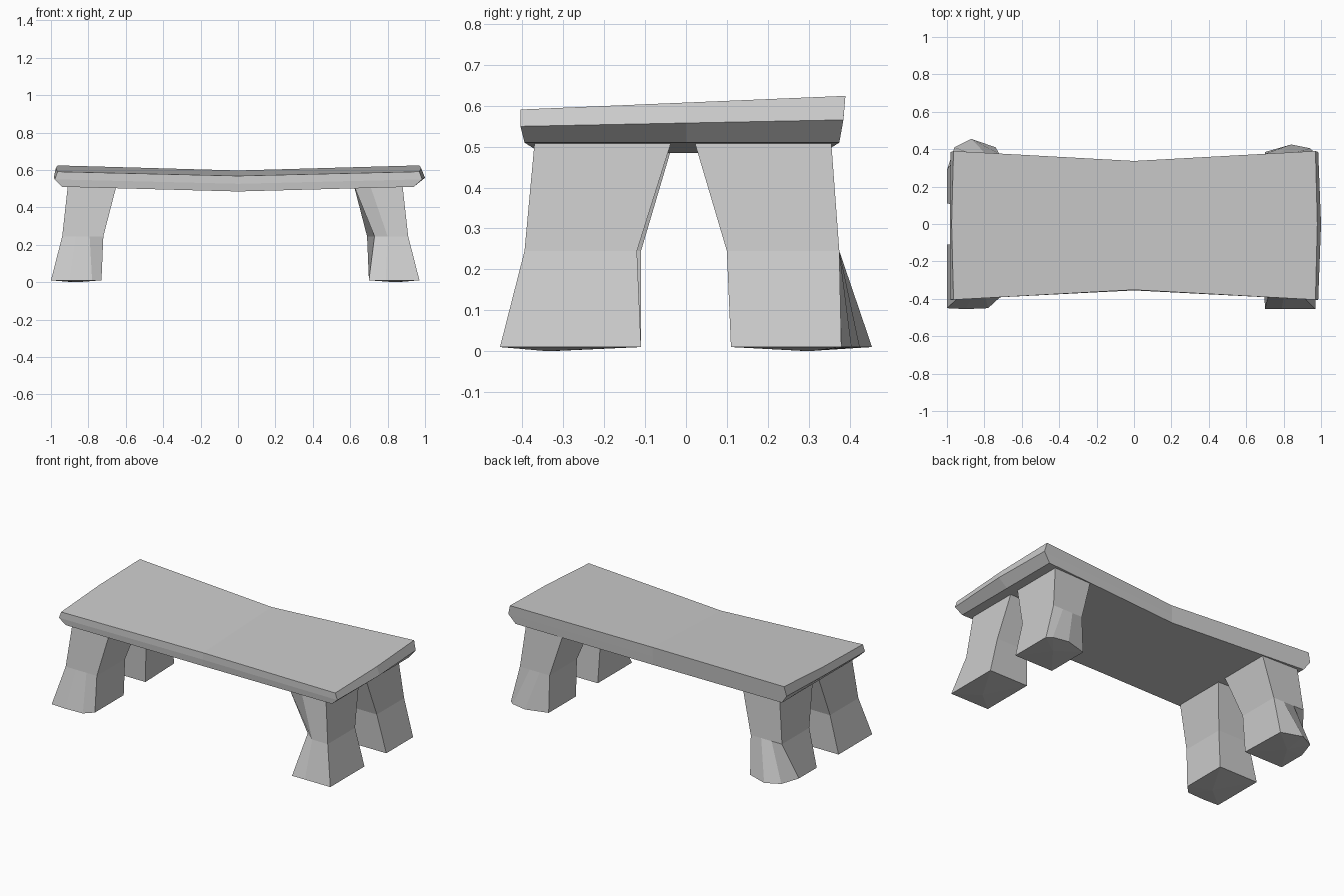
import bpy, bmesh

if "Cube" in bpy.data.objects:
    bpy.data.objects.remove(bpy.data.objects["Cube"], do_unlink=True)

stone = bpy.data.materials.new("grey stone")
stone.use_nodes = True
colour = (0.6, 0.6, 0.6, 1)
stone.diffuse_color = colour
stone.node_tree.nodes["Principled BSDF"].inputs["Base Color"].default_value = colour


def loft(bm, rings):
    """Skin a stack of equal rings and return their vertices."""
    loops = [[bm.verts.new(p) for p in ring] for ring in rings]
    for low, high in zip(loops, loops[1:]):
        for i in range(len(low)):
            j = (i + 1) % len(low)
            bm.faces.new((low[i], low[j], high[j], high[i]))
    return loops


def finish(bm, name):
    bmesh.ops.recalc_face_normals(bm, faces=bm.faces)
    mesh = bpy.data.meshes.new(name)
    bm.to_mesh(mesh)
    bm.free()
    mesh.materials.append(stone)
    bpy.context.collection.objects.link(bpy.data.objects.new(name, mesh))


# Seat slab: waisted outline, sagging in the middle
def slab_ring(left, right, tip_left, tip_right, front, back, waist, height, tilt, sag):
    outline = [(left, front), (0, front + waist), (right, front), (tip_right, 0),
               (right, back), (0, back - waist), (left, back), (tip_left, 0)]
    return [(x, y, height + tilt * y - sag * (1 - min(1, abs(x) / right)))
            for x, y in outline]


bm = bmesh.new()
slab = loft(bm, [
    slab_ring(-0.94, 0.94, -0.94, 0.94, -0.395, 0.375, 0.04, 0.51, 0, 0.025),
    slab_ring(-0.98, 0.985, -0.985, 1.0, -0.405, 0.385, 0.05, 0.558, 0.02, 0.025),
    slab_ring(-0.965, 0.97, -0.975, 0.98, -0.405, 0.39, 0.053, 0.608, 0.042, 0.025),
])
for cap in (slab[0], slab[-1]):
    bm.faces.new(cap[1:6])
    bm.faces.new(cap[5:] + cap[:2])
finish(bm, "seat_slab")


# Legs: straight upper part, flared foot with a chipped toe outline
def block(x_in, x_out, y_in, y_out):
    toe = [(x_out + (x_in - x_out) * i / 3, y_out) for i in range(4)]
    return [(x_in, y_in), (x_out, y_in)] + toe


def leg(name, side, end, top, knee, foot):
    bm = bmesh.new()
    rings = [[(side * x, end * y, z) for x, y in outline]
             for outline, z in ((foot, 0.01), (knee, 0.245), (top, 0.515))]
    loops = loft(bm, rings)
    bm.faces.new(loops[-1])
    count = len(foot)
    centre = bm.verts.new([sum(p[k] for p in rings[0]) / count for k in (0, 1)] + [0])
    for i in range(count):
        bm.faces.new((loops[0][i], loops[0][(i + 1) % count], centre))
    finish(bm, name)


leg("front_right_leg", -1, -1, block(0.65, 0.91, 0.03, 0.37),
    block(0.72, 0.94, 0.11, 0.395),
    [(0.73, 0.11), (1, 0.11), (1, 0.45), (0.9, 0.455), (0.78, 0.45), (0.73, 0.4)])
leg("front_left_leg", 1, -1, block(0.62, 0.88, 0.035, 0.37),
    [(0.69, 0.12), (0.91, 0.12), (0.91, 0.395), (0.86, 0.395), (0.8, 0.395), (0.73, 0.34)],
    block(0.7, 0.97, 0.11, 0.455))
leg("back_right_leg", -1, 1, block(0.65, 0.91, 0.02, 0.355),
    block(0.72, 0.94, 0.1, 0.375),
    [(0.73, 0.11), (1, 0.11), (1, 0.29), (0.96, 0.41), (0.87, 0.455), (0.74, 0.41)])
leg("back_left_leg", 1, 1, block(0.62, 0.88, 0.02, 0.355),
    block(0.7, 0.91, 0.1, 0.375),
    [(0.7, 0.11), (0.97, 0.11), (0.97, 0.38), (0.94, 0.405), (0.84, 0.425), (0.7, 0.385)])
